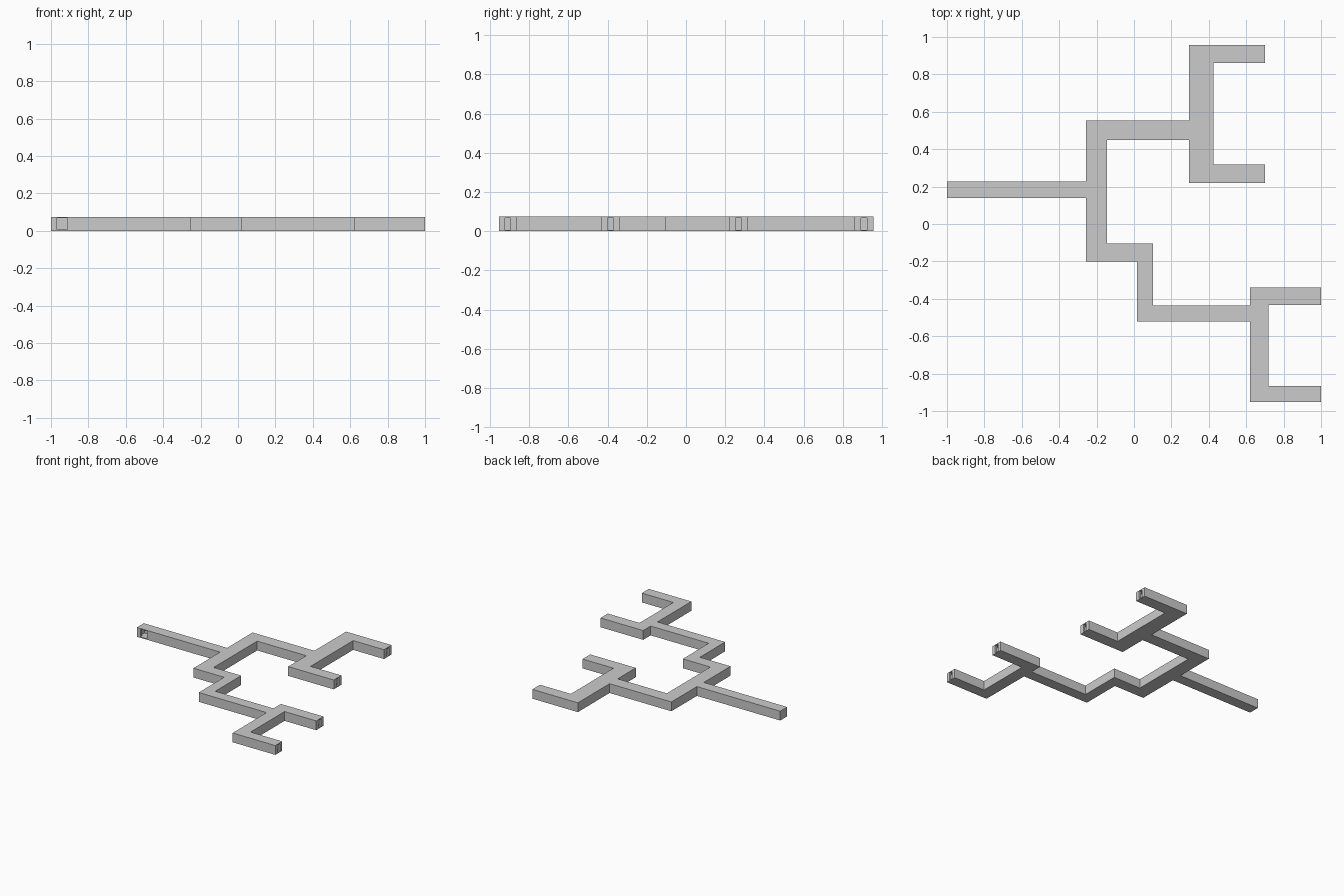
import bpy, bmesh, math

if "Cube" in bpy.data.objects:
    bpy.data.objects.remove(bpy.data.objects["Cube"])

H, WALL, SLAB = 0.075, 0.016, 0.007

# corridor plan: x0, x1, y0, y1
corridors = [
    (-1.0, -0.144, 0.14, 0.228),      # entry hall
    (-0.257, -0.144, -0.2, 0.553),    # first cross hall
    (-0.257, 0.425, 0.45, 0.553),     # upper branch
    (0.294, 0.425, 0.22, 0.957),
    (0.294, 0.7, 0.86, 0.957),
    (0.294, 0.7, 0.22, 0.317),
    (-0.257, 0.102, -0.2, -0.105),    # lower branch
    (0.016, 0.102, -0.522, -0.105),
    (0.016, 0.718, -0.522, -0.435),
    (0.62, 0.718, -0.953, -0.34),
    (0.62, 1.0, -0.432, -0.34),
    (0.62, 1.0, -0.953, -0.865),
]
outer = [(*c, 0, H) for c in corridors]

# hollow interior of every corridor
cuts = [(a + WALL, b - WALL, c + WALL, d - WALL, SLAB, H - SLAB) for a, b, c, d in corridors]
# doorways: one in the entry hall side, one at each corridor end
cuts.append((-0.967, -0.911, 0.14, 0.14 + WALL, SLAB, H - SLAB))
for i in (4, 5, 10, 11):
    a, b, c, d = corridors[i]
    mid = (c + d) / 2
    cuts.append((b - WALL, b, mid - 0.015, mid + 0.015, SLAB, H - SLAB))


def inside(p, boxes):
    return any(b[0] < p[0] < b[1] and b[2] < p[1] < b[3] and b[4] < p[2] < b[5] for b in boxes)


# split space along every box plane, then skin the boundary of the solid cells
grid = [sorted({round(v, 5) for b in outer + cuts for v in b[2 * k:2 * k + 2]}) for k in range(3)]
solid = set()
for i in range(len(grid[0]) - 1):
    for j in range(len(grid[1]) - 1):
        for k in range(len(grid[2]) - 1):
            p = [(grid[n][q] + grid[n][q + 1]) / 2 for n, q in enumerate((i, j, k))]
            if inside(p, outer) and not inside(p, cuts):
                solid.add((i, j, k))

bm = bmesh.new()
verts = {}


def vert(idx):
    if idx not in verts:
        verts[idx] = bm.verts.new([grid[n][idx[n]] for n in range(3)])
    return verts[idx]


for cell in sorted(solid):
    for axis in range(3):
        u, v = (axis + 1) % 3, (axis + 2) % 3
        for side in (0, 1):
            near = list(cell)
            near[axis] += 2 * side - 1
            if tuple(near) in solid:
                continue
            ring = []
            for du, dv in ((0, 0), (1, 0), (1, 1), (0, 1)):
                c = list(cell)
                c[axis] += side
                c[u] += du
                c[v] += dv
                ring.append(vert(tuple(c)))
            bm.faces.new(ring if side else ring[::-1])

# merge coplanar cells into clean flat walls
bmesh.ops.dissolve_limit(bm, angle_limit=math.radians(1), verts=bm.verts[:], edges=bm.edges[:])
mesh = bpy.data.meshes.new("branching_corridors")
bm.to_mesh(mesh)
bm.free()
obj = bpy.data.objects.new("branching_corridors", mesh)
bpy.context.collection.objects.link(obj)
